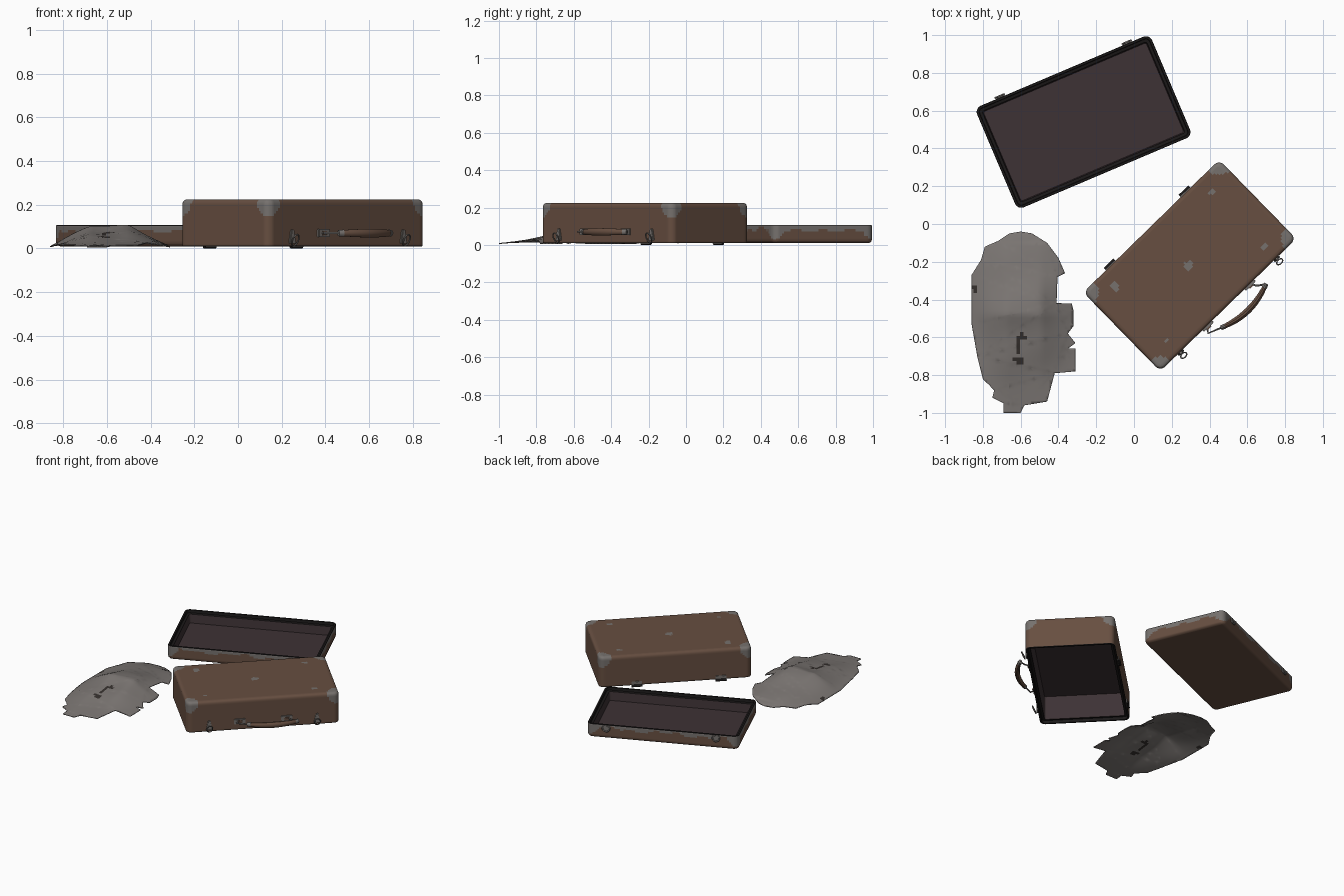
import bpy, bmesh, math, random
from mathutils import Matrix, Vector

if "Cube" in bpy.data.objects:
    bpy.data.objects.remove(bpy.data.objects["Cube"])

random.seed(4)


def material(name, rgb):
    m = bpy.data.materials.new(name)
    m.diffuse_color = (*rgb, 1)
    m.use_nodes = True
    m.node_tree.nodes["Principled BSDF"].inputs["Base Color"].default_value = m.diffuse_color
    return m


LEATHER = material("brown leather", (0.135, 0.077, 0.052))
METAL = material("worn grey metal", (0.18, 0.165, 0.155))
TRIM = material("black trim", (0.011, 0.0095, 0.0095))
LINING = material("dark mauve lining", (0.047, 0.032, 0.035))
CLOTH = material("grey cloth", (0.2, 0.182, 0.172))
HOLE = material("dark hole", (0.035, 0.029, 0.026))

CASE = Matrix.Translation((0.295, -0.22, 0)) @ Matrix.Rotation(math.radians(44.3), 4, 'Z')
LID = Matrix.Translation((-0.267, 0.54, 0)) @ Matrix.Rotation(math.radians(23), 4, 'Z')
HX, HY = 0.503, 0.292


def finish(name, bm, mats, matrix=Matrix(), angle=40):
    bmesh.ops.recalc_face_normals(bm, faces=bm.faces)
    me = bpy.data.meshes.new(name)
    bm.to_mesh(me)
    bm.free()
    for m in mats:
        me.materials.append(m)
    me.polygons.foreach_set("use_smooth", [True] * len(me.polygons))
    me.set_sharp_from_angle(angle=math.radians(angle))
    ob = bpy.data.objects.new(name, me)
    bpy.context.collection.objects.link(ob)
    ob.matrix_world = matrix
    return ob


def slice_grid(bm, axis, lo, hi, step):
    co = lo + step
    while co < hi:
        p, n = Vector(), Vector()
        p[axis], n[axis] = co, 1
        bmesh.ops.bisect_plane(bm, geom=bm.verts[:] + bm.edges[:] + bm.faces[:],
                               dist=1e-5, plane_co=p, plane_no=n)
        co += step


def shell(name, rings, worn, matrix):
    """Loft rounded rectangles (inset, z, material of the band after it), cap both ends."""
    bm = bmesh.new()
    loops = []
    for inset, z, _ in rings:
        hx, hy, r = HX - inset, HY - inset, max(0.036 - inset, 0.012)
        loop = []
        for k, (sx, sy) in enumerate(((1, 1), (-1, 1), (-1, -1), (1, -1))):
            for i in range(7):
                a = math.pi / 2 * (k + i / 6)
                loop.append(bm.verts.new((sx * (hx - r) + r * math.cos(a),
                                          sy * (hy - r) + r * math.sin(a), z)))
        loops.append(loop)
    n = len(loops[0])
    for (_, _, mat), a, b in zip(rings, loops, loops[1:]):
        for i in range(n):
            f = bm.faces.new((a[i], a[(i + 1) % n], b[(i + 1) % n], b[i]))
            f.material_index = mat
    bm.faces.new(loops[0]).material_index = rings[0][2]
    bm.faces.new(loops[-1]).material_index = rings[-1][2]
    # fine cuts so that worn patches get small ragged edges
    for axis, h in ((0, HX), (1, HY)):
        slice_grid(bm, axis, -h, h, 0.0125)
    slice_grid(bm, 2, 0.01, 0.225, 0.0125)
    for f in bm.faces:
        if f.material_index == 0 and worn(f.calc_center_median()):
            f.material_index = 1
    return finish(name, bm, [LEATHER, METAL, TRIM, LINING], matrix)


def box(name, size, loc, mat, matrix, taper=1.0):
    """Bevelled block; taper narrows the top."""
    bm = bmesh.new()
    bmesh.ops.create_cube(bm, size=1)
    for v in bm.verts:
        k = taper if v.co.z > 0 else 1
        v.co = Vector((v.co.x * size[0] * k, v.co.y * size[1], v.co.z * size[2])) + Vector(loc)
    bmesh.ops.bevel(bm, geom=bm.edges[:], offset=min(size) * 0.25, segments=2, affect='EDGES')
    return finish(name, bm, [mat], matrix)


def tube(name, pts, radii, mat, matrix, squash=1.0, cyclic=False):
    """Swept round rod through points with a radius at each."""
    cu = bpy.data.curves.new(name, 'CURVE')
    cu.dimensions = '3D'
    cu.bevel_depth, cu.bevel_resolution, cu.use_fill_caps = 1.0, 3, True
    sp = cu.splines.new('POLY')
    sp.points.add(len(pts) - 1)
    for p, co, r in zip(sp.points, pts, radii):
        p.co, p.radius = (*co, 1), r
    sp.use_cyclic_u = cyclic
    tmp = bpy.data.objects.new(name, cu)
    bpy.context.collection.objects.link(tmp)
    bpy.context.view_layer.update()
    me = bpy.data.meshes.new_from_object(tmp.evaluated_get(bpy.context.evaluated_depsgraph_get()))
    bpy.data.objects.remove(tmp)
    bm = bmesh.new()
    bm.from_mesh(me)
    zc = sum(p[2] for p in pts) / len(pts)
    for v in bm.verts:
        v.co.z = zc + (v.co.z - zc) * squash
    return finish(name, bm, [mat], matrix)


def corner_dist(c, z):
    return (Vector((abs(c.x), abs(c.y), c.z)) - Vector((HX, HY, z))).length


# upturned suitcase, open underneath
SPOTS = [(0.41, 0.17, .015), (0.69, -0.12, .016), (0.29, -0.22, .024), (-0.10, -0.33, .024), (0.17, -0.62, .011)]


def case_worn(c):
    w = CASE @ c
    return corner_dist(c, 0.225) < 0.08 or (c.z > 0.22 and any(
        math.hypot(w.x - x, w.y - y) < r for x, y, r in SPOTS))


shell("suitcase_body", [(.03, .2, 3), (.03, .03, 2), (.015, .03, 2), (.013, .01, 2), (.002, .01, 2),
                        (0, .014, 0), (0, .205, 0), (.003, .215, 0), (.01, .222, 0), (.02, .225, 0)],
      case_worn, CASE)


# lid lying on its back, open on top
def lid_worn(c):
    jag = 0.008 * math.sin(c.x * 17 + 2) + 0.008 * math.sin((c.x + c.y) * 41)
    return c.z > 0.083 + jag or corner_dist(c, 0.105) < 0.075


shell("suitcase_lid", [(.035, .024, 3), (.03, .085, 2), (.015, .088, 2), (.013, .107, 2), (.002, .107, 2),
                       (0, .103, 0), (0, .03, 0), (.003, .02, 0), (.01, .013, 0), (.02, .01, 0)],
      lid_worn, LID)

# latches with wire loops, hinges, lid catches
for s, tag in ((-1, "left"), (1, "right")):
    x = s * 0.355
    box("latch_plate_" + tag, (.042, .012, .065), (x, -.297, .055), METAL, CASE, 0.4)
    loop = [(x + .019 * math.cos(a), -.318 - .012 * math.sin(a), .038 + .026 * math.sin(a))
            for a in [i * math.tau / 16 for i in range(16)]]
    tube("latch_loop_" + tag, loop, [.0035] * 16, METAL, CASE, cyclic=True)
    hx = -.022 + s * 0.277
    box("hinge_plate_" + tag, (.07, .008, .03), (hx, .294, .022), METAL, CASE)
    tube("hinge_knuckle_" + tag, [(hx - .036, .301, .008), (hx + .036, .301, .008)],
         [.008] * 2, TRIM, CASE)
    cx = .01 + s * 0.365
    box("lid_catch_plate_" + tag, (.04, .008, .035), (cx, .294, .082), METAL, LID, 1.3)
    arc = [(cx + .025 * math.cos(a), .3, .092 + .03 * math.sin(a))
           for a in [math.pi + i * math.pi / 8 for i in range(9)]]
    tube("lid_catch_hook_" + tag, arc, [.005] * 9, METAL, LID)

# handle, slid to one side on its wire links
bar = []
for i in range(13):
    t = i / 6 - 1
    bar.append((.055 + .165 * t, -.386 + .034 * t * t, .07))
tube("handle_grip", bar, [.011 + .006 * (1 - (i / 6 - 1) ** 2) for i in range(13)], LEATHER, CASE, 1.2)
for s, tag in ((-1, "left"), (1, "right")):
    mx = s * 0.155
    box("handle_mount_" + tag, (.075, .014, .036), (mx, -.297, .07), METAL, CASE)
    box("handle_strap_" + tag, (.035, .02, .022), (mx, -.3, .07), LEATHER, CASE)
    tube("handle_link_" + tag, [(mx + .01 * s, -.3, .07), (mx + .025 * s, -.325, .07),
                                (.055 + .165 * s, -.352, .07)], [.005] * 3, METAL, CASE)
    tube("handle_cap_" + tag, [(.055 + .168 * s, -.351, .07), (.055 + .145 * s, -.36, .07)],
         [.012, .014], METAL, CASE, 1.2)

# crumpled torn cloth: outline cut to a grid, then raised into a mound
OUTLINE = [(-.6, -.04), (-.54, -.05), (-.46, -.1), (-.4, -.18), (-.365, -.26), (-.405, -.28), (-.41, -.42),
           (-.33, -.42), (-.32, -.46), (-.32, -.54), (-.35, -.58), (-.31, -.63), (-.35, -.66), (-.31, -.66),
           (-.31, -.78), (-.42, -.79), (-.46, -.94), (-.58, -.96), (-.6, -1), (-.69, -1), (-.69, -.95),
           (-.75, -.92), (-.74, -.88), (-.8, -.82), (-.83, -.7), (-.86, -.53), (-.86, -.27), (-.81, -.19),
           (-.79, -.12), (-.72, -.09), (-.66, -.05)]
HOLES = [(-.6, -.595, .032, .013), (-.615, -.655, .012, .035), (-.61, -.72, .024, .022), (-.848, -.34, .01, .02)]
bm = bmesh.new()
bm.faces.new([bm.verts.new((x, y, 0)) for x, y in OUTLINE])
bmesh.ops.triangulate(bm, faces=bm.faces[:])
slice_grid(bm, 0, -.87, -.3, 0.019)
slice_grid(bm, 1, -1.01, -.03, 0.019)
for f in bm.faces:
    c = f.calc_center_median()
    if any(((c.x - x) / a) ** 2 + ((c.y - y) / b) ** 2 < 1 for x, y, a, b in HOLES):
        f.material_index = 1
for v in bm.verts:
    dx, dy = v.co.x + .585, v.co.y + .48
    fx = min(1, 1.5 * max(0, 1 - abs(dx) / .275))
    fy = max(0, 1 - abs(dy) / (.53 if dy < 0 else .45)) ** (1.35 if dy < 0 else .9)
    fold = math.sin(dx * 24 + dy * 9) * .09 + math.sin(dy * 21 - dx * 8) * .07
    v.co.z = .01 + .095 * fx * fy * (1 + fold * (1 - .4 * fy))
bmesh.ops.smooth_vert(bm, verts=[v for v in bm.verts if not v.is_boundary], factor=.5, use_axis_z=True)
cloth = finish("crumpled_cloth", bm, [CLOTH, HOLE], angle=60)
if cloth.data.polygons[0].normal.z < 0:
    cloth.data.flip_normals()
mod = cloth.modifiers.new("thickness", 'SOLIDIFY')
mod.thickness, mod.offset = 0.005, -1
